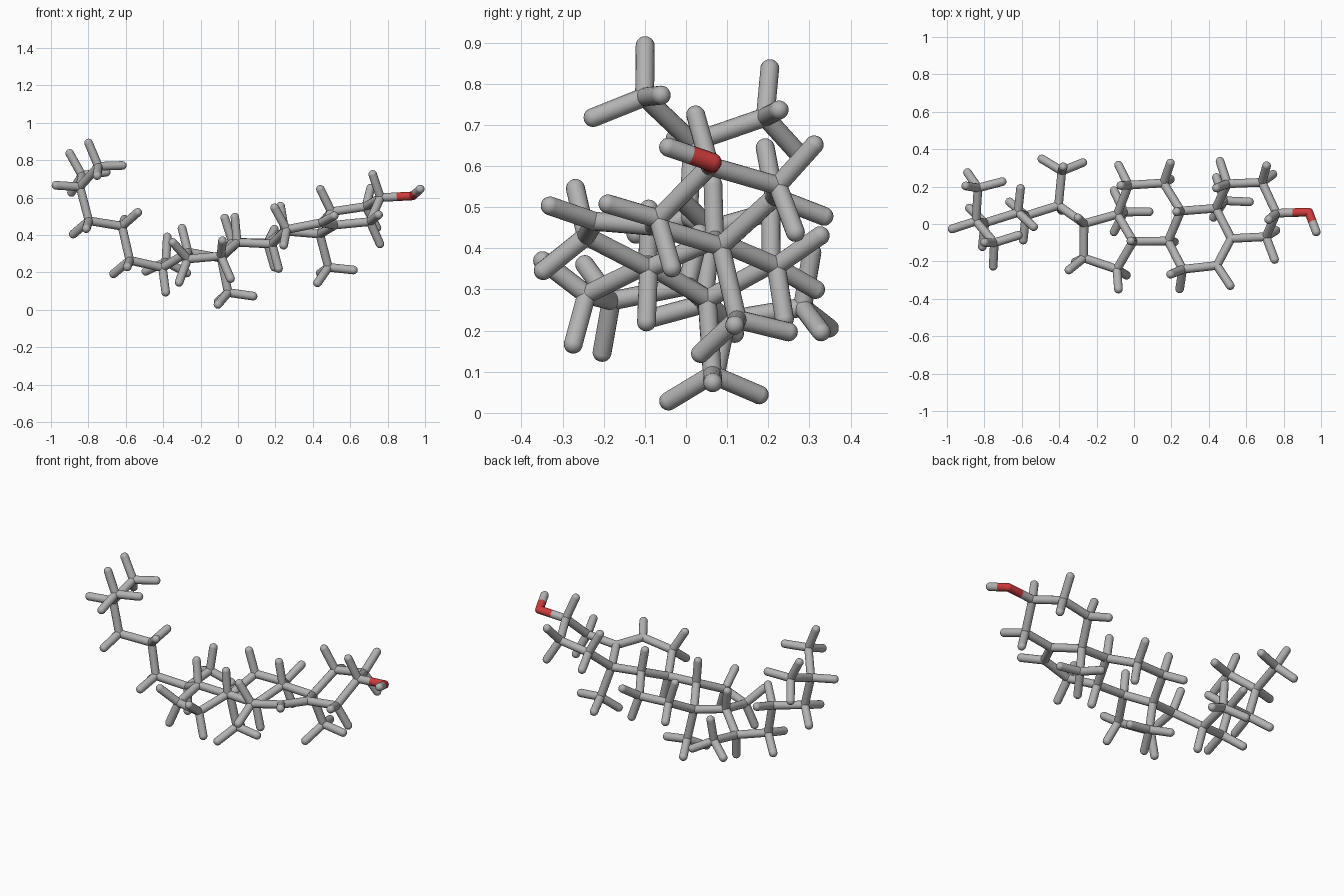
import bpy
import bmesh
from math import radians
from mathutils import Matrix, Vector

cube = bpy.data.objects.get("Cube")
if cube:
    bpy.data.objects.remove(cube)

RADIUS = 0.023
CC, CO, OH, CH, DOUBLE = 0.188, 0.173, 0.119, 0.135, 0.164
SKIP, SKIP_FIVE = 0.307, 0.291

# Approximate joints of the framework, one letter each
joints = {
    "a": (.49, .213, .525), "b": (.70, .223, .557), "c": (.76, .057, .605),
    "d": (.71, -.068, .475), "e": (.515, -.068, .45), "f": (.45, .08, .413),
    "g": (.45, -.225, .468), "h": (.265, -.25, .431), "i": (.19, -.095, .352),
    "j": (.24, .075, .423), "k": (.17, .223, .358), "l": (-.04, .223, .367),
    "m": (-.09, .05, .283), "n": (-.02, -.095, .362), "o": (-.085, -.255, .288),
    "p": (-.275, -.19, .272), "q": (-.275, .006, .307), "r": (-.05, .068, .074),
    "s": (.487, .125, .212), "t": (-.405, .098, .225), "u": (-.385, .29, .257),
    "v": (-.59, .042, .263), "w": (-.62, .062, .45), "x": (-.80, .008, .475),
    "y": (-.845, .02, .655), "z": (-.835, .19, .717), "A": (-.745, -.105, .774),
    "O": (.935, .065, .605), "H": (.975, -.044, .646),
}
pos = {k: Vector(v) for k, v in joints.items()}

# One stub tip for each branch end, which sets its twist
tips = {
    "r": (-.11, -.047, .015), "s": (.435, .043, .12), "u": (-.49, .35, .207),
    "z": (-.895, .19, .82), "A": (-.78, -.11, .876),
}

# Rings, side chain and branches, written as runs of joints
chains = ["abcdefa", "eghijf", "jklmni", "nopqm", "mr", "fs",
          "qtu", "tvwxyz", "yA", "cOH"]
near = {k: [] for k in pos}
rods = []
for run in chains:
    for p, q in zip(run, run[1:]):
        rods.append((p, q))
        near[p].append(q)
        near[q].append(p)


def rod_length(p, q):
    special = {"eg": DOUBLE, "cO": CO, "OH": OH}
    return special.get(p + q, CC)


def pull(p, q, length, strength):
    d = pos[q] - pos[p]
    step = d.normalized() * (d.length - length) * strength / 2
    pos[p] += step
    pos[q] -= step


# Even out rod lengths and the angles between them
for _ in range(25):
    for k in pos:
        if k == "O":
            continue
        for n, p in enumerate(near[k]):
            for q in near[k][n + 1:]:
                five = {k, p, q} <= set("nopqm")
                pull(p, q, SKIP_FIVE if five else SKIP, 0.05)
    for p, q in rods:
        pull(p, q, rod_length(p, q), 0.5)


def stub_directions(k):
    """Directions of the short end rods that complete a joint."""
    if k in "OHe":
        return []
    dirs = [(pos[q] - pos[k]).normalized() for q in near[k]]
    if len(dirs) == 4:
        return []
    back = -sum(dirs, Vector()).normalized()
    if len(dirs) == 3 or k == "g":
        return [back]
    if len(dirs) == 2:
        side = dirs[0].cross(dirs[1]).normalized()
        return [back * 0.58 + side * s * 0.815 for s in (1, -1)]
    # Three stubs at the end of a branch, turned to meet the given tip
    aim = Vector(tips[k]) - Vector(joints[k])
    perp = (aim - back * aim.dot(back)).normalized()
    return [back / 3 + Matrix.Rotation(radians(turn), 3, back) @ perp * 0.943
            for turn in (0, 120, 240)]


def add_rod(bm, p, q):
    d = q - p
    turn = d.to_track_quat("Z", "Y").to_matrix().to_4x4()
    bmesh.ops.create_cone(bm, cap_ends=False, segments=16, radius1=RADIUS,
                          radius2=RADIUS, depth=d.length,
                          matrix=Matrix.Translation((p + q) / 2) @ turn)


def add_ball(bm, p):
    bmesh.ops.create_uvsphere(bm, u_segments=16, v_segments=10, radius=RADIUS,
                              matrix=Matrix.Translation(p))


def make_material(name, colour):
    mat = bpy.data.materials.new(name)
    mat.use_nodes = True
    mat.diffuse_color = colour
    mat.node_tree.nodes["Principled BSDF"].inputs["Base Color"].default_value = colour
    return mat


def finish(bm, name, mat):
    mesh = bpy.data.meshes.new(name)
    for face in bm.faces:
        face.smooth = True
    bm.to_mesh(mesh)
    bm.free()
    mesh.materials.append(mat)
    bpy.context.collection.objects.link(bpy.data.objects.new(name, mesh))


grey = make_material("grey", (0.45, 0.45, 0.45, 1))
red = make_material("red", (0.62, 0.045, 0.045, 1))

# Framework and red elbow: each joint owns half of every rod it meets
frame, elbow = bmesh.new(), bmesh.new()
for k, p in pos.items():
    part = elbow if k == "O" else frame
    add_ball(part, p)
    for q in near[k]:
        add_rod(part, p, (p + pos[q]) / 2)
finish(frame, "framework", grey)
finish(elbow, "red_elbow", red)

# Short round-ended stubs
ends = bmesh.new()
for k, p in pos.items():
    for d in stub_directions(k):
        add_rod(ends, p, p + d * CH)
        add_ball(ends, p + d * CH)
finish(ends, "end_stubs", grey)
